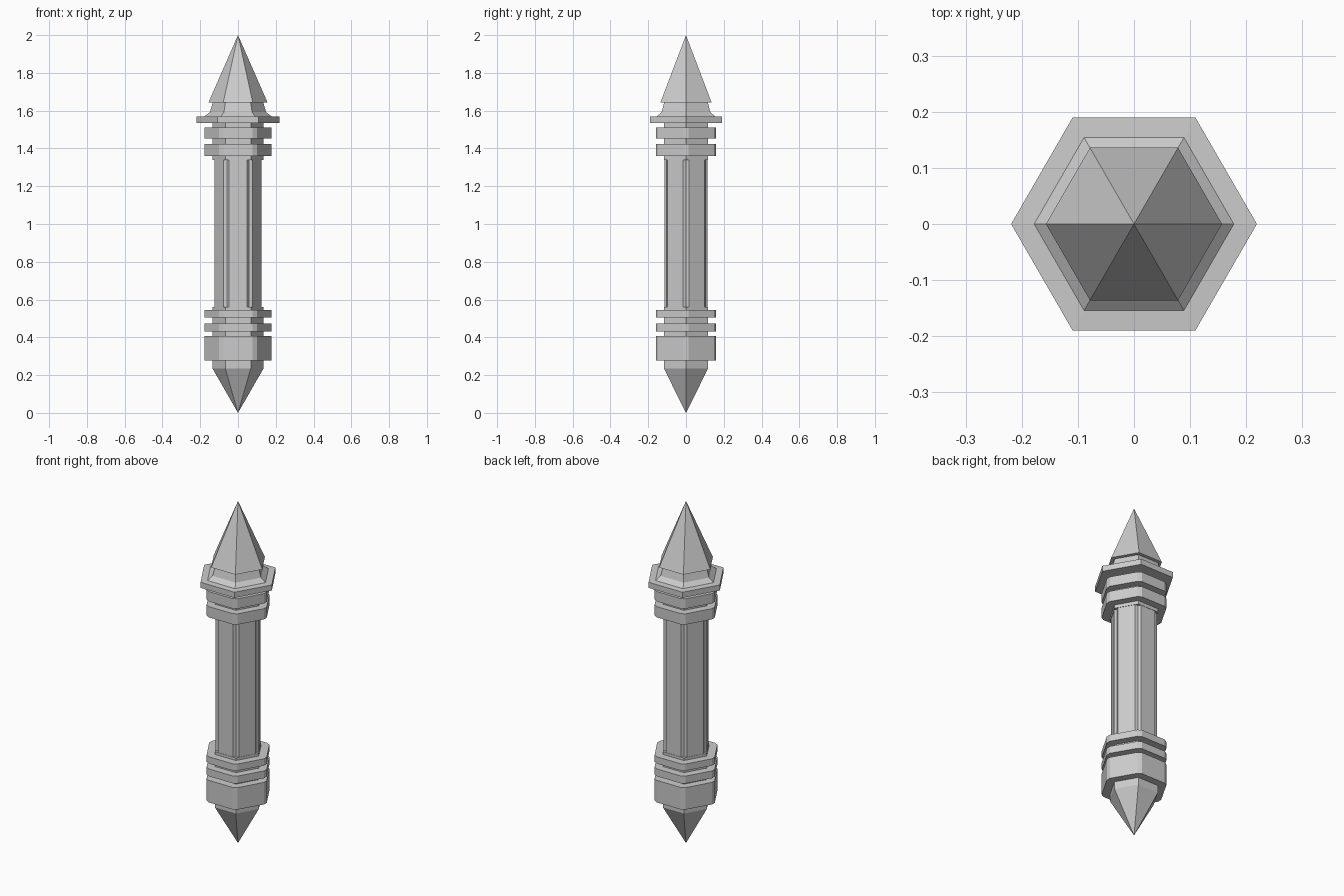
import bpy, bmesh
from math import sin, cos, pi, sqrt

if "Cube" in bpy.data.objects:
    bpy.data.objects.remove(bpy.data.objects["Cube"])

SIDES = 6


def add_mesh(name, sections):
    """Skin a stack of matching closed sections; one-point sections are tips."""
    bm = bmesh.new()
    loops = [[bm.verts.new(p) for p in s] for s in sections]
    for a, b in zip(loops, loops[1:]):
        n = max(len(a), len(b))
        for i in range(n):
            j = (i + 1) % n
            if len(a) == 1:
                bm.faces.new((a[0], b[j], b[i]))
            elif len(b) == 1:
                bm.faces.new((a[i], a[j], b[0]))
            else:
                bm.faces.new((a[i], a[j], b[j], b[i]))
    for end in (loops[0], loops[-1]):
        if len(end) > 2:
            bm.faces.new(end)
    bmesh.ops.recalc_face_normals(bm, faces=bm.faces)
    me = bpy.data.meshes.new(name)
    bm.to_mesh(me)
    bm.free()
    ob = bpy.data.objects.new(name, me)
    bpy.context.collection.objects.link(ob)
    return ob


def hexagon(r, z):
    if r == 0:
        return [(0, 0, z)]
    return [(r * cos(i * pi / 3), r * sin(i * pi / 3), z) for i in range(SIDES)]


def hex_lathe(name, profile):
    return add_mesh(name, [hexagon(r, z) for r, z in profile])


def cut_hexagon(apothem, half_flat, z, groove=None):
    """Hexagon with cut corners, optionally with a groove point in each cut."""
    pts = []
    for i in range(SIDES):
        a = pi / 6 + i * pi / 3
        for t in (-half_flat, half_flat):
            pts.append((apothem * cos(a) - t * sin(a), apothem * sin(a) + t * cos(a), z))
        if groove:
            pts.append((groove * cos(a + pi / 6), groove * sin(a + pi / 6), z))
    return pts


# Lower point and core behind the lower rings
hex_lathe("lower_point", [(0, 0.0), (0.135, 0.235), (0.135, 0.56)])

# Shaft with grooved corners
add_mesh("shaft", [cut_hexagon(0.115, 0.048, z, 0.118) for z in (0.55, 1.345)])

# Upper core, flange and flared neck
hex_lathe("upper_core", [(0.135, 1.34), (0.135, 1.54)])
hex_lathe("flange", [(0.219, 1.535), (0.219, 1.568), (0.178, 1.57),
                     (0.149, 1.592), (0.133, 1.645)])

# Spike on top
hex_lathe("spike", [(0.157, 1.642), (0, 2.0)])

# Collar rings with cut corners
apothem = 0.16
half_flat = apothem / sqrt(3) - 0.015
for i, (z0, z1) in enumerate([(0.278, 0.407), (0.431, 0.474), (0.505, 0.545),
                              (1.36, 1.423), (1.453, 1.511)]):
    add_mesh(f"collar_ring_{i + 1}", [cut_hexagon(apothem, half_flat, z) for z in (z0, z1)])
